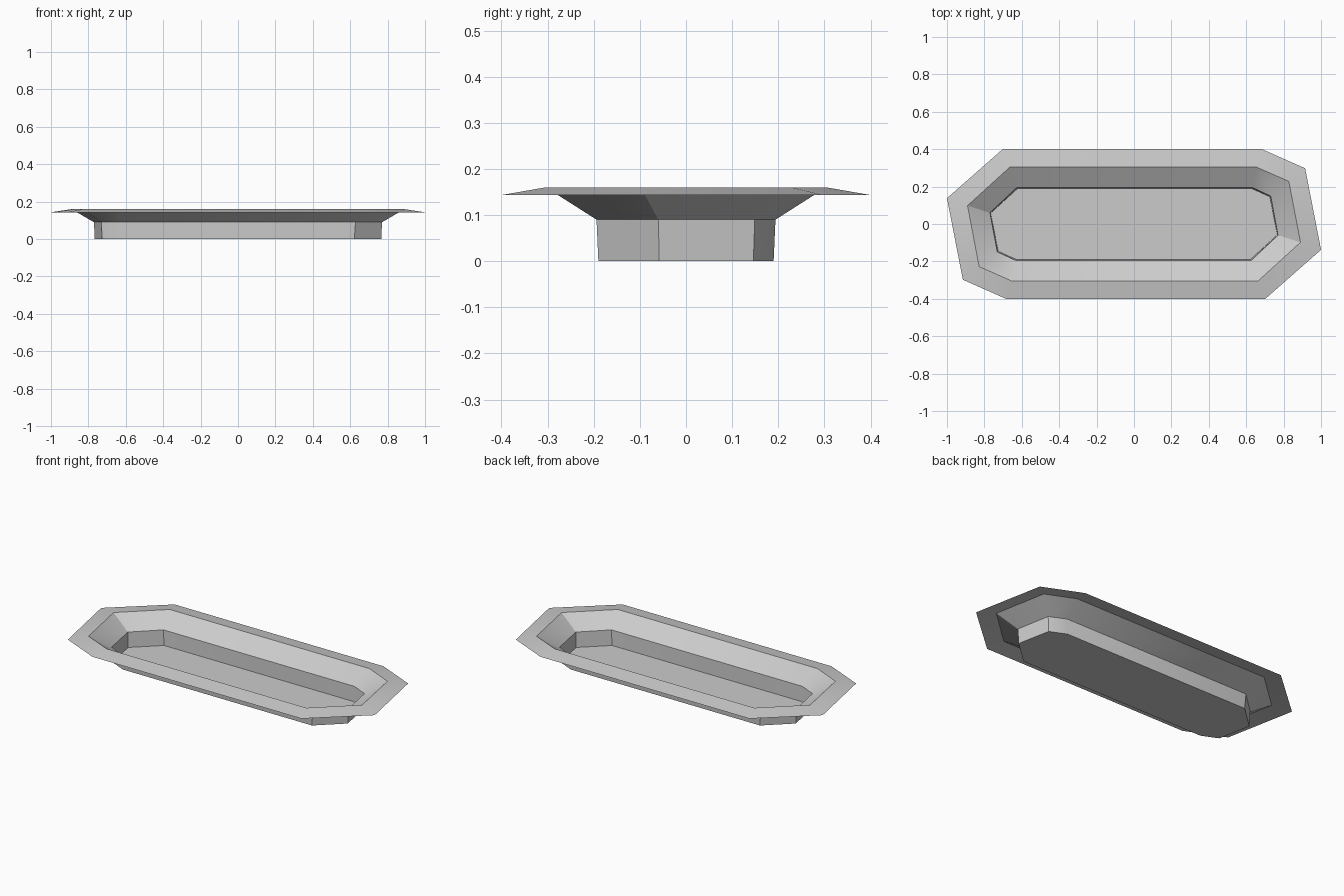
import bpy, bmesh

if "Cube" in bpy.data.objects:
    bpy.data.objects.remove(bpy.data.objects["Cube"])

# Half outlines of the skewed octagon; the other half is the same turned by 180 degrees
RIM_OUTER = [(-1.0, 0.138), (-0.70, 0.402), (0.68, 0.402), (0.915, 0.298)]
RIM_INNER = [(-0.89, 0.098), (-0.664, 0.304), (0.655, 0.304), (0.828, 0.228)]
PAN_TOP = [(-0.77, 0.06), (-0.628, 0.194), (0.634, 0.194), (0.731, 0.149)]
PAN_BASE = [(-0.766, 0.058), (-0.622, 0.19), (0.628, 0.19), (0.726, 0.146)]


def ring(bm, half, z):
    pts = half + [(-x, -y) for x, y in half]
    return [bm.verts.new((x, y, z)) for x, y in pts]


def bridge(bm, a, b):
    n = len(a)
    for i in range(n):
        j = (i + 1) % n
        bm.faces.new((a[i], b[i], b[j], a[j]))


# Open tray: flat floor, upright walls, sloping sides, drooping rim
bm = bmesh.new()
rings = [ring(bm, RIM_OUTER, 0.143), ring(bm, RIM_INNER, 0.16),
         ring(bm, PAN_TOP, 0.09), ring(bm, PAN_BASE, 0.0)]
for outer, inner in zip(rings, rings[1:]):
    bridge(bm, outer, inner)
bm.faces.new(rings[-1])
bmesh.ops.recalc_face_normals(bm, faces=bm.faces)
bm.faces.ensure_lookup_table()
# Turn the visible inside of the tray upwards
if bm.faces[-1].normal.z < 0:
    bmesh.ops.reverse_faces(bm, faces=bm.faces)

mesh = bpy.data.meshes.new("tray")
bm.to_mesh(mesh)
bm.free()
tray = bpy.data.objects.new("tray", mesh)
bpy.context.collection.objects.link(tray)
bpy.context.view_layer.objects.active = tray
tray.select_set(True)
bpy.ops.object.shade_smooth_by_angle()
